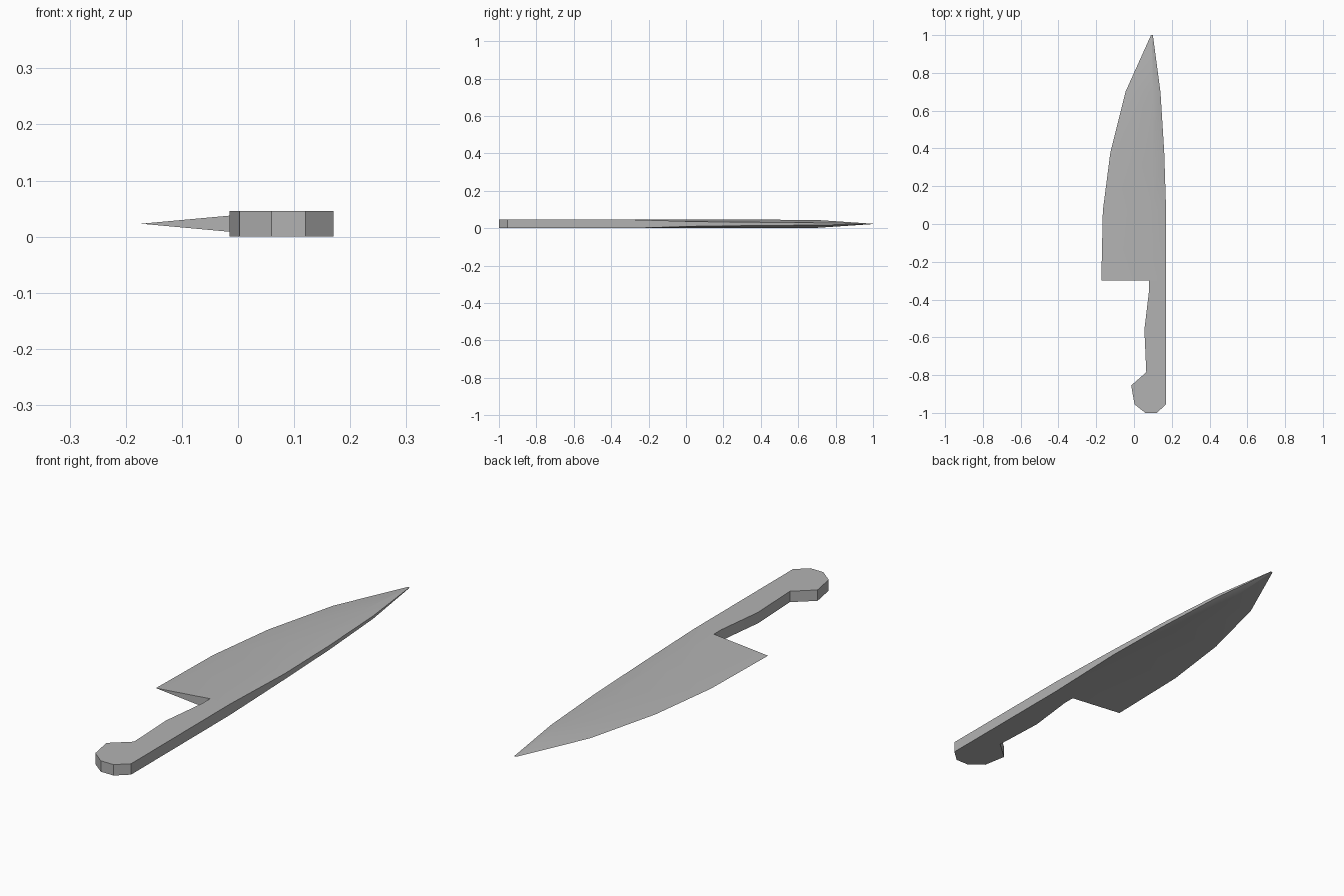
import bpy, bmesh, math

cube = bpy.data.objects.get("Cube")
if cube:
    bpy.data.objects.remove(cube, do_unlink=True)

MID = 0.023   # mid-plane height, also half the full thickness

steel = bpy.data.materials.new("plain grey")
steel.use_nodes = True
grey = (0.45, 0.45, 0.45, 1)
steel.diffuse_color = grey
steel.node_tree.nodes["Principled BSDF"].inputs["Base Color"].default_value = grey


def finish(bm, name):
    bmesh.ops.recalc_face_normals(bm, faces=bm.faces)
    mesh = bpy.data.meshes.new(name)
    bm.to_mesh(mesh)
    bm.free()
    mesh.materials.append(steel)
    obj = bpy.data.objects.new(name, mesh)
    bpy.context.collection.objects.link(obj)
    bpy.ops.object.select_all(action='DESELECT')
    obj.select_set(True)
    bpy.context.view_layer.objects.active = obj
    bpy.ops.object.shade_smooth_by_angle(angle=math.radians(25))


# Handle: flat outline with a hooked pommel, extruded to full thickness
outline = [(0.17, -0.30), (0.08, -0.30), (0.08, -0.35), (0.055, -0.56),
           (0.065, -0.785), (-0.015, -0.855), (0.003, -0.955),
           (0.06, -1.0), (0.12, -1.0), (0.17, -0.955)]
bm = bmesh.new()
low = [bm.verts.new((x, y, 0)) for x, y in outline]
high = [bm.verts.new((x, y, 2 * MID)) for x, y in outline]
bm.faces.new(low)
bm.faces.new(high)
for i in range(1, len(outline)):      # the end that meets the blade stays open
    j = (i + 1) % len(outline)
    bm.faces.new((low[i], low[j], high[j], high[i]))
finish(bm, "handle")

# Blade: sections of edge, ridge and thinned spine
# (y, edge x, ridge x, spine x, ridge half thickness, spine half thickness)
sections = [(-0.30, -0.173, 0.08, 0.17, MID, MID),
            (0.07, -0.165, 0.09, 0.17, MID, 0.012),
            (0.38, -0.125, 0.095, 0.16, MID, 0.009),
            (0.70, -0.045, 0.10, 0.14, 0.021, 0.006),
            (1.0, 0.09, 0.095, 0.10, 0.001, 0.001)]
bm = bmesh.new()
rings = []
for y, edge, ridge, spine, rh, sh in sections:
    points = [(edge, 0), (ridge, rh), (spine, sh), (spine, -sh), (ridge, -rh)]
    rings.append([bm.verts.new((x, y, MID + z)) for x, z in points])
for a, b in zip(rings, rings[1:]):
    for i in range(5):
        j = (i + 1) % 5
        bm.faces.new((a[i], a[j], b[j], b[i]))
heel = rings[0]
bm.faces.new((heel[0], heel[1], heel[4]))
bm.faces.new(rings[-1])
finish(bm, "blade")
